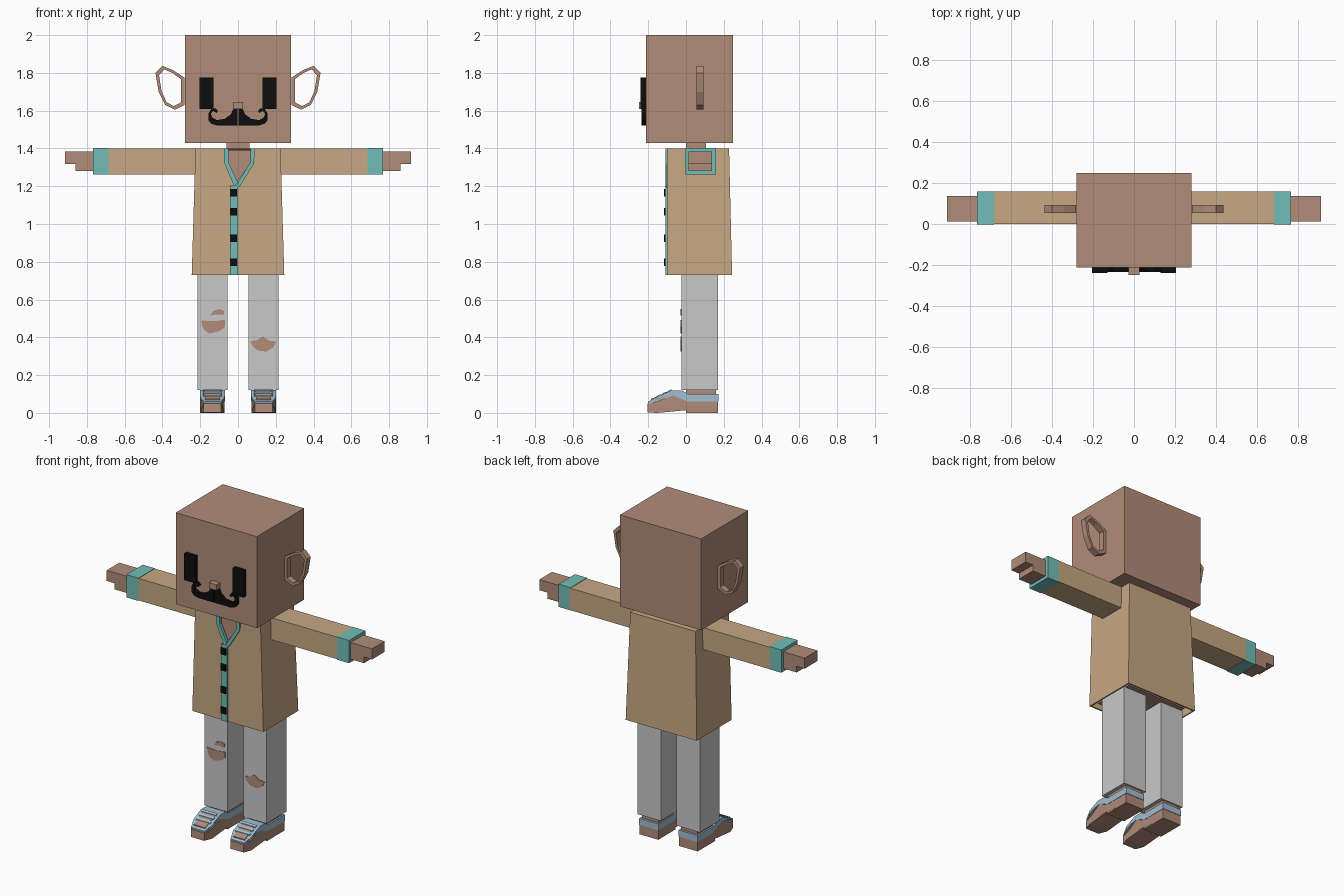
import bpy, bmesh

cube = bpy.data.objects.get("Cube")
if cube:
    bpy.data.objects.remove(cube, do_unlink=True)


def material(name, r, g, b):
    m = bpy.data.materials.new(name)
    m.use_nodes = True
    m.diffuse_color = (r, g, b, 1)
    m.node_tree.nodes["Principled BSDF"].inputs["Base Color"].default_value = (r, g, b, 1)
    return m


SKIN = material("skin", 0.434, 0.262, 0.19)
TAN = material("tan cloth", 0.571, 0.392, 0.227)
TEAL = material("teal trim", 0.168, 0.515, 0.479)
GREY = material("grey denim", 0.584, 0.584, 0.584)
BLACK = material("black", 0.004, 0.004, 0.004)
BLUE = material("pale blue", 0.352, 0.515, 0.645)


def finish(name, bm, mat):
    bmesh.ops.recalc_face_normals(bm, faces=bm.faces)
    me = bpy.data.meshes.new(name)
    bm.to_mesh(me)
    bm.free()
    me.materials.append(mat)
    ob = bpy.data.objects.new(name, me)
    bpy.context.collection.objects.link(ob)
    return ob


def prism(name, pts, axis, a, b, mat, rule=None):
    """Extrude an outline: (x, z) along y, or (y, z) along x."""
    bm = bmesh.new()
    place = (lambda p, d: (p[0], d, p[1])) if axis == "y" else (lambda p, d: (d, p[0], p[1]))
    face = bm.faces.new([bm.verts.new(place(p, a)) for p in pts])
    ext = bmesh.ops.extrude_face_region(bm, geom=[face], use_keep_orig=True)
    for v in ext["geom"]:
        if isinstance(v, bmesh.types.BMVert):
            v.co["xyz".index(axis)] = b
    if rule:
        for v in bm.verts:
            rule(v.co)
    return finish(name, bm, mat)


def box(name, x, y, z, mat):
    pts = [(x[0], z[0]), (x[1], z[0]), (x[1], z[1]), (x[0], z[1])]
    return prism(name, pts, "y", y[0], y[1], mat)


def flip(pts, s):
    return [(s * p[0], p[1]) for p in pts]


def span(s, a, b):
    return sorted((s * a, s * b))


# Head, neck, nose and the body under the jacket
box("head", (-.28, .28), (-.213, .25), (1.43, 2), SKIN)
box("neck", (-.06, .06), (0, .105), (1.3, 1.44), SKIN)
box("nose", (-.026, .026), (-.25, -.21), (1.61, 1.645), SKIN)
box("body", (-.205, .205), (-.07, .2), (.75, 1.39), SKIN)

# Jacket: tapered back, sides and shoulders, with two front panels leaving a V neck
bm = bmesh.new()
rings = []
for z, hx, yb in ((.73, .245, .244), (1.4, .225, .228)):
    rings.append([bm.verts.new(c) for c in
                  ((-hx, -.1, z), (-hx, yb, z), (hx, yb, z), (hx, -.1, z))])
low, top = rings
for i in range(3):
    bm.faces.new((low[i], low[i + 1], top[i + 1], top[i]))
bm.faces.new(top)
for i, s in ((0, -1), (3, 1)):
    inner = [bm.verts.new((x, -.1, z)) for x, z in
             ((-.02, .73), (-.02, 1.21), (s * .07, 1.325), (s * .07, 1.4))]
    bm.faces.new([low[i]] + inner + [top[i]])
jacket = finish("jacket", bm, TAN)
mod = jacket.modifiers.new("cloth", "SOLIDIFY")
mod.thickness = .012

# Collar, placket and buttons
prism("collar_right", [(-.075, 1.4), (-.075, 1.328), (-.02, 1.2), (0, 1.22),
                       (-.05, 1.325), (-.05, 1.4)], "y", -.109, -.09, TEAL)
prism("collar_left", [(.088, 1.4), (.085, 1.32), (.01, 1.2), (-.02, 1.19),
                      (0, 1.22), (.065, 1.325), (.065, 1.4)], "y", -.109, -.09, TEAL)
box("placket", (-.042, 0), (-.108, -.095), (.73, 1.205), TEAL)
for z in (1.165, 1.065, .925, .797):
    box("button", (-.04, -.005), (-.116, -.1), (z - .02, z + .02), BLACK)

# Outlines shared by both sides
EAR = [(.283, 1.63), (.335, 1.605), (.385, 1.63), (.42, 1.7), (.437, 1.8),
       (.4, 1.837), (.345, 1.815), (.283, 1.775)]
MOUSTACHE = [(.003, 1.612), (.026, 1.607), (.038, 1.58), (.07, 1.557), (.112, 1.55),
             (.138, 1.565), (.143, 1.585), (.13, 1.598), (.115, 1.588), (.105, 1.597),
             (.118, 1.612), (.142, 1.608), (.157, 1.585), (.157, 1.55), (.14, 1.53),
             (.11, 1.522), (.003, 1.522)]
HAND = [(.76, 1.28), (.86, 1.28), (.86, 1.318), (.915, 1.318), (.915, 1.384), (.76, 1.384)]
SOLE = [(-.205, .002), (-.15, 0), (0, .014), (0, 0), (.17, 0), (.17, .07), (0, .07),
        (-.07, .1), (-.15, .075), (-.203, .05)]
UPPER = [(-.2, .048), (-.15, .06), (-.07, .092), (.01, .06), (.173, .06), (.173, .1),
         (.01, .1), (-.02, .118), (-.075, .12), (-.15, .086), (-.2, .06)]

for side, s in (("left", 1), ("right", -1)):
    # Face
    box("eye_" + side, span(s, .13, .205), (-.24, -.21), (1.61, 1.775), BLACK)
    prism("moustache_" + side, flip(MOUSTACHE, s), "y", -.235, -.21, BLACK)

    # Ear: a flat ring
    bm = bmesh.new()
    cx, cz = .357, 1.722
    n = len(EAR)
    loops = []
    for k in (1, .76):
        for y in (.055, .092):
            loops.append([bm.verts.new((s * (cx + (x - cx) * k), y, cz + (z - cz) * (k + .08 * (k < 1))))
                          for x, z in EAR])
    for a, b in ((0, 1), (1, 3), (3, 2), (2, 0)):
        for i in range(n):
            j = (i + 1) % n
            bm.faces.new((loops[a][i], loops[a][j], loops[b][j], loops[b][i]))
    finish("ear_" + side, bm, SKIN)

    # Arm
    box("sleeve_" + side, span(s, .215, .69), (0, .16), (1.263, 1.4), TAN)
    box("cuff_" + side, span(s, .685, .768), (-.003, .158), (1.261, 1.403), TEAL)
    prism("hand_" + side, flip(HAND, s), "y", .013, .138, SKIN)

    # Leg and ankle
    box("trouser_leg_" + side, span(s, .055, .215), (-.025, .17), (.122, .76), GREY)
    box("ankle_" + side, span(s, .078, .192), (0, .16), (.08, .13), SKIN)

    # Shoe, narrowed at the toe
    mid = s * .136

    def toe(co):
        if co.y < -.18:
            co.x = mid + (co.x - mid) * .72

    prism("shoe_sole_" + side, SOLE, "x", mid - .064, mid + .064, SKIN, toe)
    prism("shoe_upper_" + side, UPPER, "x", mid - .066, mid + .066, BLUE, toe)

    # Tongue and laces along the sloping top
    def slope(y):
        return .12 + (y + .075) * .45

    def strip(name, y0, y1, half, lift, mat):
        pts = [(y0, slope(y0) - .01), (y1, slope(y1) - .01),
               (y1, slope(y1) + lift), (y0, slope(y0) + lift)]
        prism(name + side, pts, "x", mid - half, mid + half, mat)

    strip("shoe_tongue_", -.185, -.078, .04, .003, SKIN)
    for y in (-.15, -.12, -.092):
        strip("lace_", y, y + .014, .05, .006, BLUE)

# Skin showing through the torn knees
TEARS = {
    "tear_right": [(-.195, .49), (-.13, .485), (-.07, .493), (-.068, .455), (-.1, .432),
                   (-.15, .42), (-.175, .435), (-.188, .455)],
    "tear_right_small": [(-.148, .515), (-.13, .54), (-.1, .55), (-.072, .54),
                         (-.078, .518), (-.11, .522)],
    "tear_left": [(.065, .38), (.1, .385), (.132, .405), (.165, .382), (.203, .378),
                  (.185, .345), (.15, .325), (.105, .33), (.08, .35)],
}
for name, pts in TEARS.items():
    prism(name, pts, "y", -.028, -.02, SKIN)
